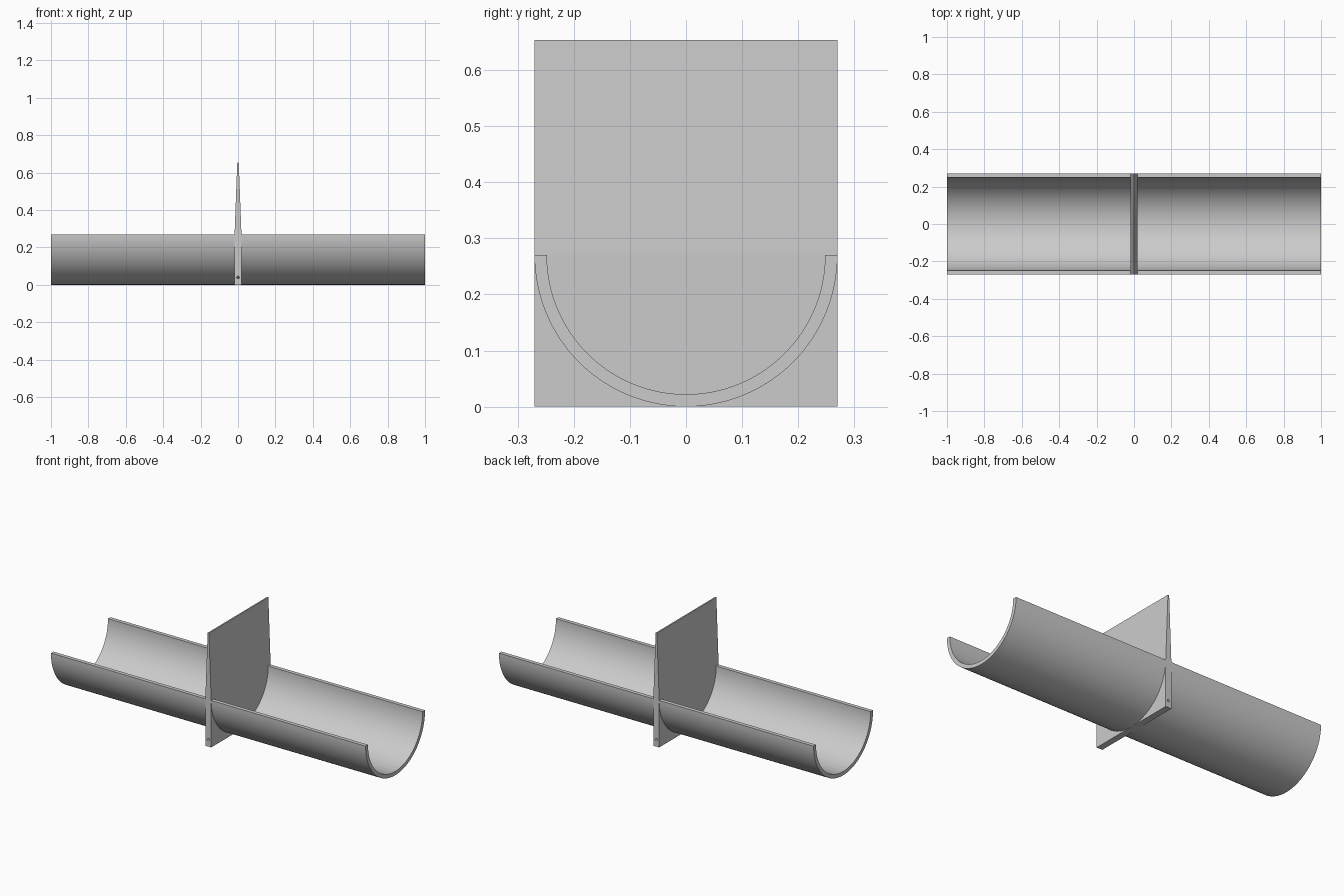
import bpy, bmesh
from math import sin, cos, pi, radians

old = bpy.data.objects.get("Cube")
if old:
    bpy.data.objects.remove(old)

grey = bpy.data.materials.new("light_grey")
grey.use_nodes = True
grey.diffuse_color = (0.6, 0.6, 0.6, 1)
grey.node_tree.nodes["Principled BSDF"].inputs["Base Color"].default_value = (0.6, 0.6, 0.6, 1)

RADIUS, INNER, HALF_LENGTH, TOP = 0.27, 0.248, 1.0, 0.653


def extrude_profile(name, points, vector):
    """Fill a closed outline and extrude it into a solid."""
    bm = bmesh.new()
    face = bm.faces.new([bm.verts.new(p) for p in points])
    moved = bmesh.ops.extrude_face_region(bm, geom=[face], use_keep_orig=True)["geom"]
    bmesh.ops.translate(bm, vec=vector, verts=[v for v in moved if isinstance(v, bmesh.types.BMVert)])
    bmesh.ops.recalc_face_normals(bm, faces=bm.faces)
    mesh = bpy.data.meshes.new(name)
    bm.to_mesh(mesh)
    bm.free()
    obj = bpy.data.objects.new(name, mesh)
    bpy.context.collection.objects.link(obj)
    mesh.materials.append(grey)
    return obj


def arc(radius, steps=64):
    angles = [pi + pi * i / steps for i in range(steps + 1)]
    return [(-HALF_LENGTH, radius * cos(a), RADIUS + radius * sin(a)) for a in angles]


# Half-round trough
trough = extrude_profile("trough", arc(RADIUS) + arc(INNER)[::-1], (2 * HALF_LENGTH, 0, 0))
bpy.context.view_layer.objects.active = trough
trough.select_set(True)
bpy.ops.object.shade_smooth_by_angle(angle=radians(30))

# Upright divider: straight foot, tapering blade
side = [(0.0185, 0), (0.0185, RADIUS), (0.004, TOP)]
outline = side + [(-x, z) for x, z in reversed(side)]
divider = extrude_profile("divider_plate", [(x, -RADIUS, z) for x, z in outline], (0, 2 * RADIUS, 0))

# Pin hole along the foot of the divider
bpy.ops.mesh.primitive_cylinder_add(vertices=24, radius=0.007, depth=1,
                                    location=(0, 0, 0.04), rotation=(pi / 2, 0, 0))
cutter = bpy.context.object
cutter.name = "pin_hole_cutter"
cutter.data.materials.append(grey)
cutter.hide_render = True
cutter.hide_set(True)
hole = divider.modifiers.new("pin_hole", 'BOOLEAN')
hole.object = cutter
hole.operation = 'DIFFERENCE'
hole.solver = 'EXACT'
